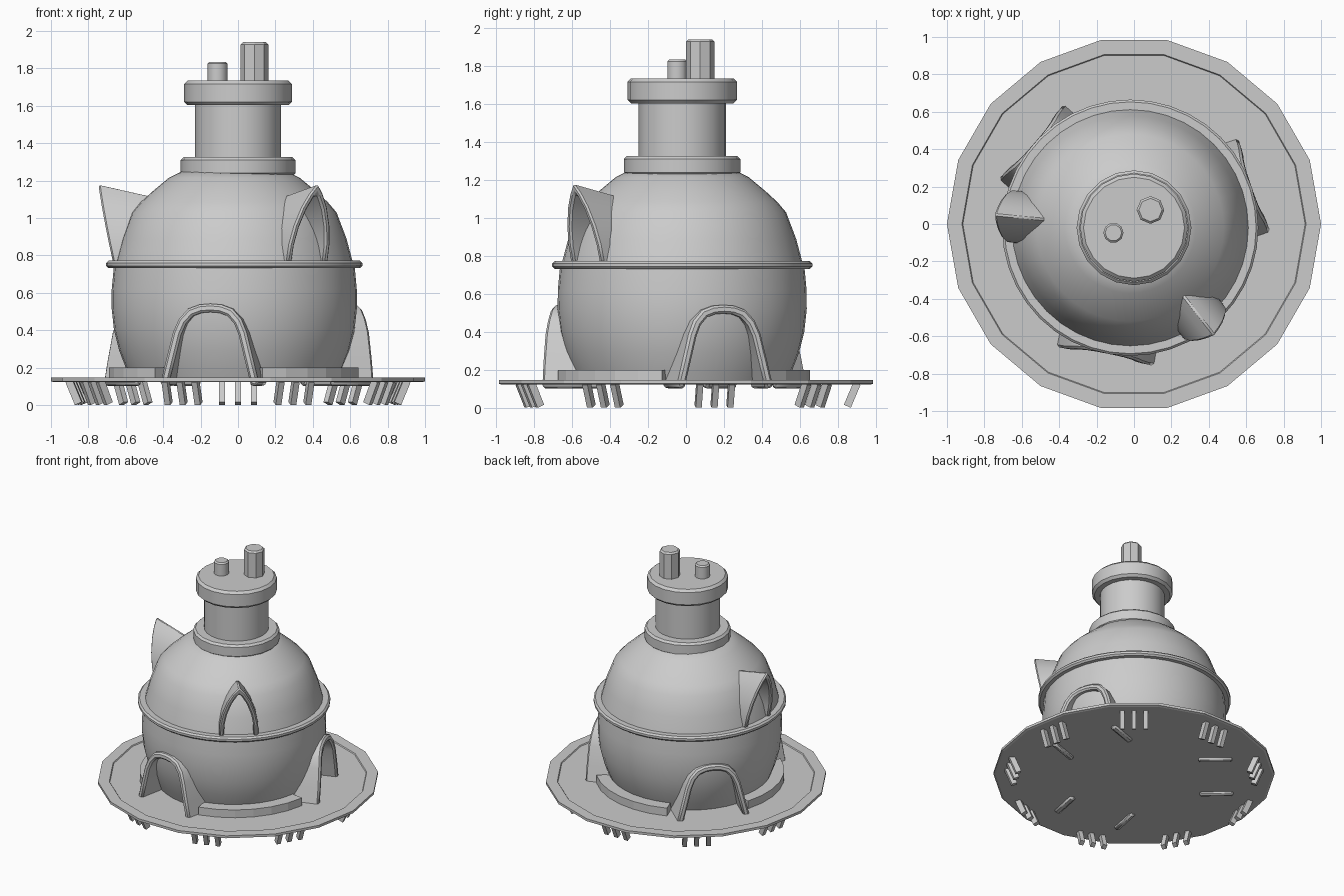
import bpy, bmesh
from math import pi, cos, sin, radians
from mathutils import Matrix, Vector

if "Cube" in bpy.data.objects:
    bpy.data.objects.remove(bpy.data.objects["Cube"], do_unlink=True)

grey = bpy.data.materials.new("plain_grey")
grey.use_nodes = True
grey.diffuse_color = (0.6, 0.6, 0.6, 1)
grey.node_tree.nodes["Principled BSDF"].inputs["Base Color"].default_value = (0.6, 0.6, 0.6, 1)

CENTRE = (-0.02, -0.02)
NECK = (0, -0.02)


def finish(name, bm, smooth=30, bevel=0):
    """Turn a bmesh into a shaded object."""
    bmesh.ops.recalc_face_normals(bm, faces=bm.faces)
    mesh = bpy.data.meshes.new(name)
    bm.to_mesh(mesh)
    bm.free()
    mesh.materials.append(grey)
    obj = bpy.data.objects.new(name, mesh)
    bpy.context.collection.objects.link(obj)
    if bevel:
        mod = obj.modifiers.new("chamfer", "BEVEL")
        mod.width, mod.segments = bevel, 1
        mod.limit_method, mod.angle_limit = "ANGLE", radians(40)
    if smooth:
        bpy.ops.object.select_all(action="DESELECT")
        obj.select_set(True)
        bpy.context.view_layer.objects.active = obj
        bpy.ops.object.shade_smooth_by_angle(angle=radians(smooth))
    return obj


def lathe(name, profile, sides, centre=(0, 0), smooth=30):
    """Closed solid of revolution from (radius, height) points."""
    bm = bmesh.new()
    rings = [[bm.verts.new((centre[0] + r * cos(2 * pi * i / sides),
                            centre[1] + r * sin(2 * pi * i / sides), z))
              for i in range(sides)] for r, z in profile]
    for a, b in zip(rings, rings[1:]):
        for i in range(sides):
            j = (i + 1) % sides
            bm.faces.new((a[i], a[j], b[j], b[i]))
    bm.faces.new(rings[0])
    bm.faces.new(rings[-1])
    return finish(name, bm, smooth)


def drum(name, r, low, high, sides, centre, chamfer, smooth=30):
    """Cylinder with chamfered rims."""
    c = chamfer
    lathe(name, [(r - c, low), (r, low + c), (r, high - c), (r - c, high)], sides, centre, smooth)


def hood(name, azimuth, half, thick, front, back, drop, bevel):
    """Hollow arch: a band along a mirrored half profile, running from front to back."""
    pts = [Vector((-u, z)) for u, z in half] + [Vector(p) for p in reversed(half[:-1])]
    a = radians(azimuth)
    out, side = Vector((cos(a), sin(a))), Vector((-sin(a), cos(a)))
    bm = bmesh.new()
    stations = []
    for i, p in enumerate(pts):
        before = (p - pts[i - 1]).normalized() if i else None
        after = (pts[i + 1] - p).normalized() if i < len(pts) - 1 else None
        before, after = before or after, after or before
        t = (before + after).normalized()
        inner = p + Vector((t.y, -t.x)) * thick / max(t.dot(before), 0.4)
        corners = []
        for q, deep in ((p, False), (inner, False), (inner, True), (p, True)):
            d = back if deep else front(q.y)
            z = q.y - (drop * max(q.y - half[0][1], 0) if deep else 0)
            xy = Vector(CENTRE) + out * d + side * q.x
            corners.append(bm.verts.new((xy.x, xy.y, z)))
        stations.append(corners)
    for s, e in zip(stations, stations[1:]):
        for k in range(4):
            m = (k + 1) % 4
            bm.faces.new((s[k], s[m], e[m], e[k]))
    bm.faces.new(stations[0])
    bm.faces.new(stations[-1])
    finish(name, bm, 30, bevel)


# Ground plate with a shallow sunken middle
lathe("base_plate", [(0.985, 0.122), (1, 0.127), (1, 0.146), (0.92, 0.146), (0.915, 0.139)],
      18, smooth=0)

# Nine clusters of three leaning stubs under the plate
bm = bmesh.new()
for k in range(9):
    for offset in (-0.085, 0, 0.085):
        place = (Matrix.Rotation(radians(90 + 40 * k), 4, "Z")
                 @ Matrix.Translation((0.875, offset, 0.068))
                 @ Matrix.Rotation(0.4, 4, "Y")
                 @ Matrix.Diagonal((0.04, 0.032, 0.13, 1)))
        bmesh.ops.create_cube(bm, size=1, matrix=place)
finish("plate_stubs", bm, 0)

# Round body
lathe("lower_body", [(0.55, 0.13), (0.58, 0.2), (0.615, 0.29), (0.643, 0.4), (0.656, 0.52),
                     (0.655, 0.62), (0.643, 0.75)], 40, CENTRE)
lathe("upper_dome", [(0.64, 0.74), (0.632, 0.77), (0.6, 0.89), (0.547, 1.03), (0.5, 1.085),
                     (0.44, 1.14), (0.35, 1.215), (0.28, 1.25)], 40, CENTRE, 35)
drum("waist_band", 0.685, 0.732, 0.772, 40, CENTRE, 0.012)

# Neck and cap
drum("neck_collar", 0.307, 1.225, 1.325, 20, NECK, 0.015)
drum("neck", 0.23, 1.3, 1.63, 24, NECK, 0.005)
drum("cap", 0.288, 1.603, 1.735, 20, NECK, 0.018)
drum("large_pipe", 0.074, 1.7, 1.94, 8, (0.088, 0.075), 0.012, 0)
drum("small_pipe", 0.054, 1.7, 1.835, 10, (-0.11, -0.047), 0.01, 40)

# Doorways, with a curb section beside each
doorway = [(0.27, 0.11), (0.235, 0.25), (0.2, 0.39), (0.17, 0.46), (0.12, 0.515),
           (0.06, 0.537), (0, 0.542)]
for n, azimuth in enumerate((-101, 19, 139), 1):
    hood(f"doorway_{n}", azimuth, doorway, 0.045,
         lambda z: 0.7 - 0.1 * max(z - 0.35, 0), 0.46, 0, 0.012)
    bm = bmesh.new()
    steps = 6
    sections = []
    for i in range(steps + 1):
        a = radians(azimuth + 24 + 68 * i / steps)
        sections.append([bm.verts.new((CENTRE[0] + r * cos(a), CENTRE[1] + r * sin(a), z))
                         for r, z in ((0.5, 0.13), (0.672, 0.13), (0.672, 0.2), (0.5, 0.2))])
    for s, e in zip(sections, sections[1:]):
        for k in range(4):
            m = (k + 1) % 4
            bm.faces.new((s[k], s[m], e[m], e[k]))
    bm.faces.new(sections[0])
    bm.faces.new(sections[-1])
    finish(f"curb_{n}", bm, 0)

# Pointed window hoods leaning out from the dome
window = [(0.14, 0.76), (0.138, 0.86), (0.12, 0.96), (0.085, 1.06), (0.045, 1.13), (0, 1.185)]
for n, azimuth in enumerate((-52, 174.5), 1):
    hood(f"window_hood_{n}", azimuth, window, 0.035,
         lambda z: 0.64 + 0.22 * (z - 0.77), 0.43, 0.16, 0.01)
